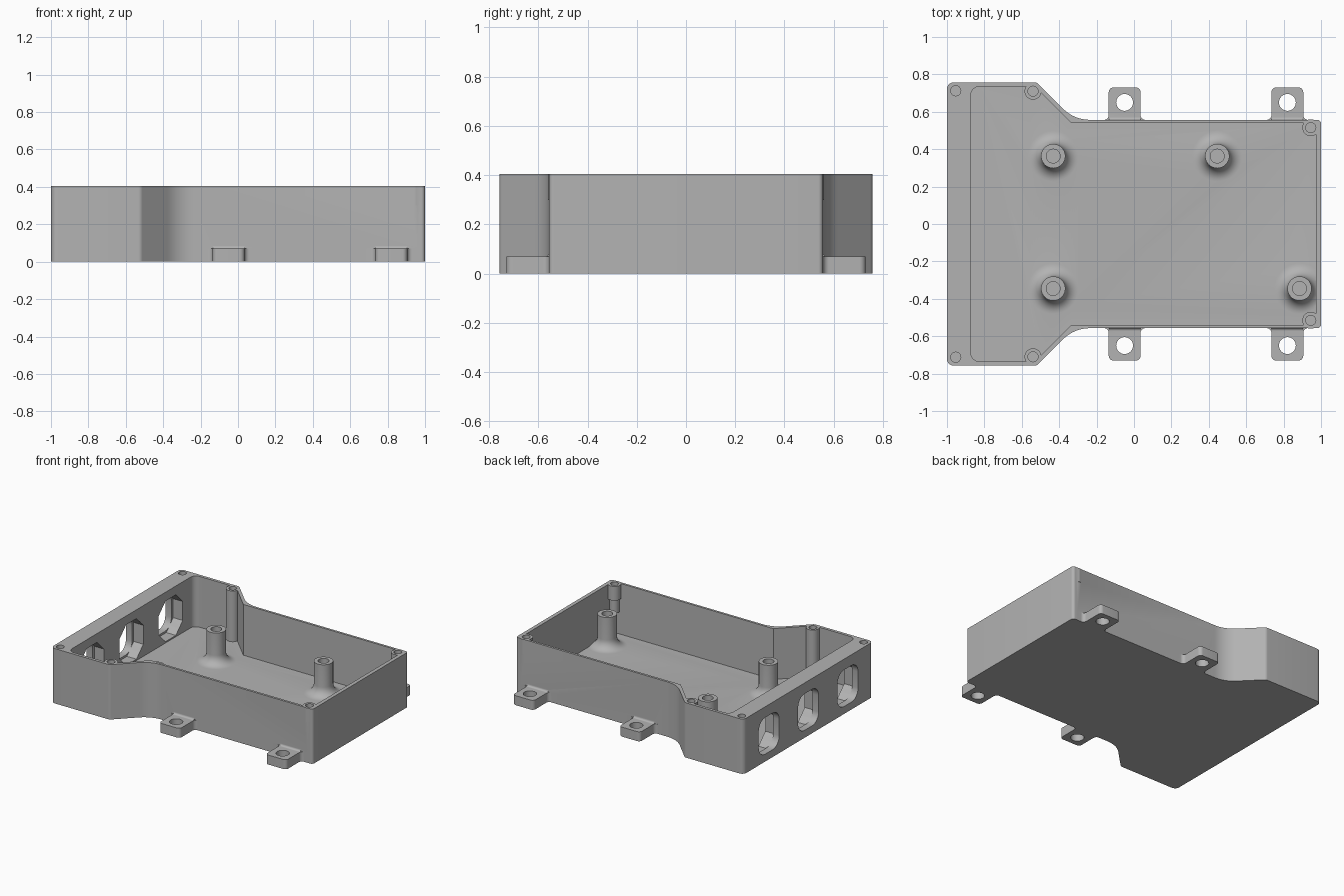
import bpy, bmesh
from math import pi, tan, sin, cos, atan2, radians
from mathutils import Vector

cube = bpy.data.objects.get("Cube")
if cube:
    bpy.data.objects.remove(cube, do_unlink=True)

grey = bpy.data.materials.new("light_grey")
grey.use_nodes = True
grey.diffuse_color = (0.45, 0.45, 0.45, 1)
grey.node_tree.nodes["Principled BSDF"].inputs["Base Color"].default_value = grey.diffuse_color

HEIGHT, FLOOR = 0.405, 0.03


def make_object(name, bm):
    bmesh.ops.recalc_face_normals(bm, faces=bm.faces)
    mesh = bpy.data.meshes.new(name)
    bm.to_mesh(mesh)
    bm.free()
    mesh.materials.append(grey)
    obj = bpy.data.objects.new(name, mesh)
    bpy.context.collection.objects.link(obj)
    return obj


def rounded(corners, steps=8):
    """Outline from (x, y, radius) corners; one step gives a chamfer."""
    out = []
    for i, (x, y, r) in enumerate(corners):
        p = Vector((x, y))
        if not r:
            out.append(p)
            continue
        u = (Vector(corners[i - 1][:2]) - p).normalized()
        v = (Vector(corners[(i + 1) % len(corners)][:2]) - p).normalized()
        half = u.angle(v) / 2
        c = p + (u + v).normalized() * r / sin(half)
        d0, d1 = p + u * r / tan(half) - c, p + v * r / tan(half) - c
        a = atan2(d0.y, d0.x)
        sweep = (atan2(d1.y, d1.x) - a + pi) % (2 * pi) - pi
        for k in range(steps + 1):
            t = a + sweep * k / steps
            out.append(c + Vector((cos(t), sin(t))) * r)
    return out


def mirrored(half):
    return half + [(x, -y, r) for x, y, r in reversed(half)]


def box_outline(cx, cy, hw, hh, r):
    return [(cx - hw, cy - hh, r), (cx + hw, cy - hh, r),
            (cx + hw, cy + hh, r), (cx - hw, cy + hh, r)]


def circle(x, y, r, n=32):
    return [(x + r * cos(2 * pi * k / n), y + r * sin(2 * pi * k / n)) for k in range(n)]


def prism(name, outline, low, high, axis="z"):
    bm = bmesh.new()
    place = (lambda p, d: (p[0], p[1], d)) if axis == "z" else (lambda p, d: (d, p[0], p[1]))
    face = bm.faces.new([bm.verts.new(place(p, low)) for p in outline])
    top = bmesh.ops.extrude_face_region(bm, geom=[face])["geom"]
    shift = Vector(place((0, 0), high - low))
    bmesh.ops.translate(bm, vec=shift, verts=[g for g in top if isinstance(g, bmesh.types.BMVert)])
    return make_object(name, bm)


def boolean(target, tool, operation):
    mod = target.modifiers.new(operation, "BOOLEAN")
    mod.operation, mod.object, mod.solver = operation, tool, "EXACT"
    with bpy.context.temp_override(object=target, active_object=target, selected_objects=[target]):
        bpy.ops.object.modifier_apply(modifier=mod.name)
    bpy.data.objects.remove(tool, do_unlink=True)


def lathe(name, profile, x, y):
    bm = bmesh.new()
    verts = [bm.verts.new((r, 0, z)) for r, z in profile]
    edges = [bm.edges.new(pair) for pair in zip(verts, verts[1:])]
    bmesh.ops.spin(bm, geom=verts + edges, cent=(0, 0, 0), axis=(0, 0, 1),
                   angle=2 * pi, steps=40, use_merge=True)
    bmesh.ops.remove_doubles(bm, verts=bm.verts, dist=1e-5)
    bmesh.ops.translate(bm, vec=(x, y, 0), verts=bm.verts)
    return make_object(name, bm)


# Open-topped case with a wide end
outer = mirrored([(-1, .757, .035), (-.52, .757, .03), (-.32, .557, .2), (1, .557, .02)])
inner = mirrored([(-.872, .735, .045), (-.53, .735, 0), (-.335, .54, 0), (.972, .54, 0)])
case = prism("enclosure_case", rounded(outer), 0, HEIGHT)
boolean(case, prism("cavity_cutter", rounded(inner), FLOOR, 1), "DIFFERENCE")

for side in (1, -1):
    # Lid screw posts: full height by the step, short stepped ones at the narrow end
    boolean(case, prism("step_post", circle(-.54, .71 * side, .045), FLOOR / 2, HEIGHT), "UNION")
    boolean(case, prism("corner_boss", circle(.945, .515 * side, .045), .3, HEIGHT), "UNION")
    boolean(case, prism("corner_boss_tip", circle(.945, .515 * side, .034), .2, .32), "UNION")

    # Mounting lugs with filleted roots
    for cx in (-.05, .82):
        half = [(-.14, .545, 0), (-.14, .557, 0), (-.085, .557, .025), (-.085, .73, .025)]
        lug = half + [(-x, y, r) for x, y, r in reversed(half)]
        lug = [(cx + x, y * side, r) for x, y, r in lug]
        boolean(case, prism("lug", rounded(lug), 0, .07), "UNION")
        root = [(.545, .05, 0), (.59, .05, 0), (.59, .07, 0),
                (.557, .07, .014), (.557, .085, 0), (.545, .085, 0)]
        root = [(y * side, z, r) for y, z, r in root]
        boolean(case, prism("lug_root", rounded(root, 4), cx - .084, cx + .084, "x"), "UNION")
        boolean(case, prism("lug_hole", circle(cx, .65 * side, .045), -.1, .12), "DIFFERENCE")

    # Lid screw holes
    for x, y in ((-.953, .712), (-.54, .71), (.945, .515)):
        boolean(case, prism("screw_hole", circle(x, y * side, .027, 24), .27, 1), "DIFFERENCE")

# Cable ports with larger nut pockets on the inside of the thick wall
for y in (-.46, 0, .46):
    port = rounded(box_outline(y, .19, .12, .135, .075), 6)
    boolean(case, prism("port_cutter", port, -1.1, -.8, "x"), "DIFFERENCE")
    pocket = rounded(box_outline(y, .19, .14, .15, .08), 1)
    boolean(case, prism("pocket_cutter", pocket, -.95, -.8, "x"), "DIFFERENCE")

# Board standoffs with flared bases, trimmed inside the walls
flare = [(.135 + .07 * cos(t), .1 + .07 * sin(t))
         for t in (-pi / 2 - k * pi / 16 for k in range(9))]
profile = [(0, .015), (.135, .015)] + flare + [(.065, .265), (.037, .265), (.037, .14), (0, .14)]
for x, y in ((-.432, .363), (.445, .363), (-.432, -.345), (.885, -.345)):
    post = lathe("board_standoff", profile, x, y)
    if x > .8:
        trim = prism("trim", rounded(box_outline(0, 0, .985, .54, 0)), -.1, 1)
        boolean(post, trim, "INTERSECT")
    boolean(case, post, "UNION")

# Smooth curved walls, crisp edges
bpy.ops.object.select_all(action="DESELECT")
case.select_set(True)
bpy.context.view_layer.objects.active = case
bpy.ops.object.shade_smooth_by_angle(angle=radians(30))
